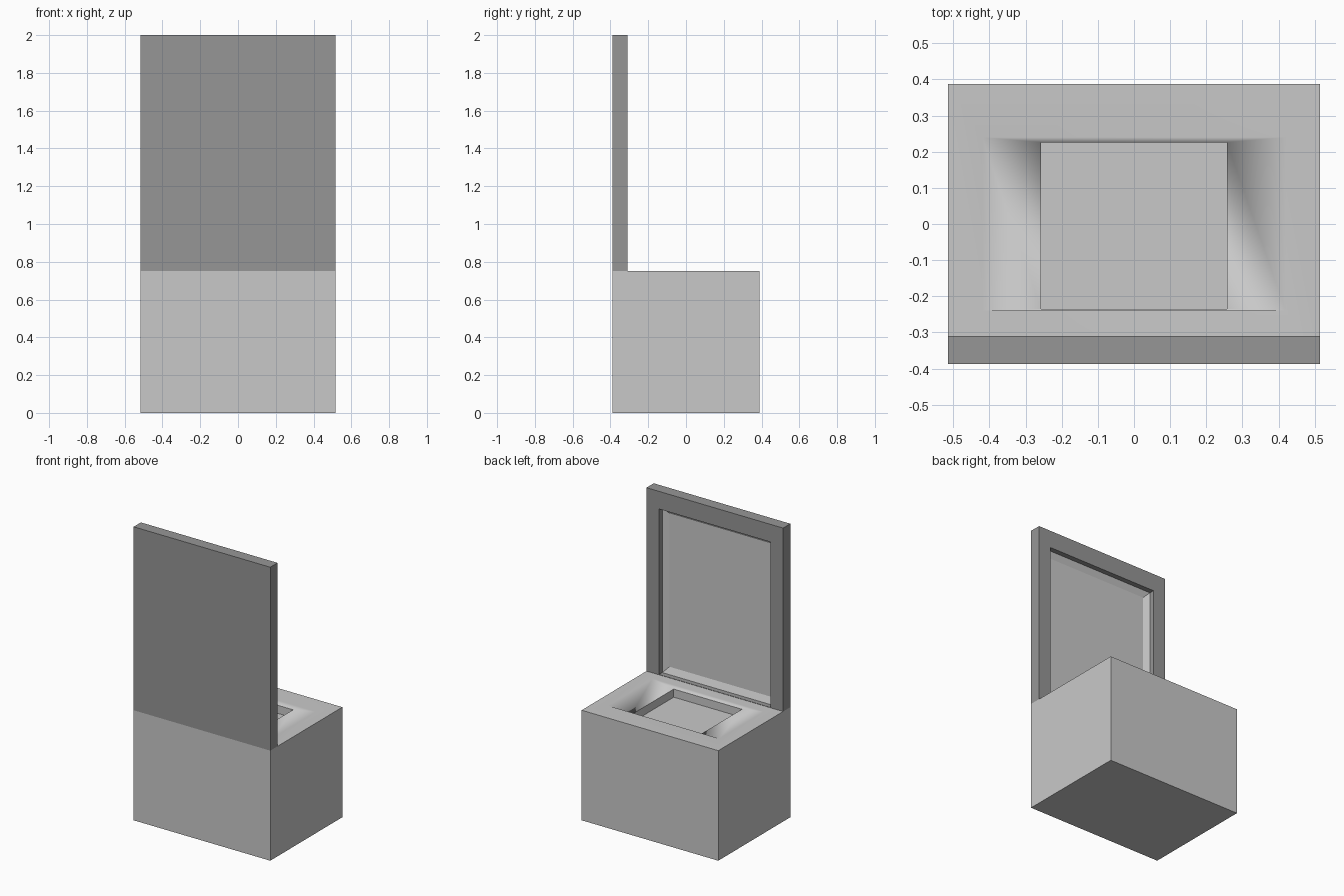
import bpy
import bmesh

cube = bpy.data.objects.get("Cube")
if cube:
    bpy.data.objects.remove(cube, do_unlink=True)


def material(name, value):
    mat = bpy.data.materials.new(name)
    mat.use_nodes = True
    color = (value, value, value, 1)
    mat.diffuse_color = color
    mat.node_tree.nodes["Principled BSDF"].inputs["Base Color"].default_value = color
    return mat


light = material("light grey", 0.584)
dark = material("dark grey", 0.305)


def ring_solid(name, rings, place, materials, smooth_bands=(), second_from=None):
    """Join rectangular rings (half width, low, high, depth) in order and cap both ends."""
    bm = bmesh.new()
    loops = []
    for half, low, high, depth in rings:
        corners = ((-half, low), (half, low), (half, high), (-half, high))
        loops.append([bm.verts.new(place(a, b, depth)) for a, b in corners])
    bm.faces.new(loops[0])
    for band, (lower, upper) in enumerate(zip(loops, loops[1:])):
        for i in range(4):
            j = (i + 1) % 4
            face = bm.faces.new((lower[i], lower[j], upper[j], upper[i]))
            face.smooth = band in smooth_bands
            if second_from is not None and band >= second_from:
                face.material_index = 1
    cap = bm.faces.new(loops[-1])
    cap.material_index = 0 if second_from is None else 1
    bmesh.ops.recalc_face_normals(bm, faces=bm.faces[:])
    # Only edges between two smooth faces stay soft
    for edge in bm.edges:
        edge.smooth = all(f.smooth for f in edge.link_faces)
    mesh = bpy.data.meshes.new(name)
    bm.to_mesh(mesh)
    bm.free()
    for mat in materials:
        mesh.materials.append(mat)
    obj = bpy.data.objects.new(name, mesh)
    bpy.context.collection.objects.link(obj)
    return obj


W, D, SEAT, TOP = 0.515, 0.388, 0.75, 2.0

# Seat block: flat rim, softly shaded dip, square pit
ring_solid("seat_block", [
    (W, -D, D, 0),
    (W, -D, D, SEAT),
    (0.42, -0.24, 0.24, SEAT),
    (0.257, -0.235, 0.226, 0.725),
    (0.257, -0.235, 0.226, 0.67),
], lambda a, b, depth: (a, b, depth), [light], smooth_bands=(1, 2))

# Back panel: dark frame, straight recess, light chamfered inner panel
ring_solid("back_panel", [
    (W, SEAT, TOP, -D),
    (W, SEAT, TOP, -0.31),
    (0.42, 0.752, 1.88, -0.31),
    (0.42, 0.752, 1.88, -0.345),
    (0.38, 0.795, 1.84, -0.365),
], lambda a, b, depth: (a, depth, b), [dark, light], second_from=3)
